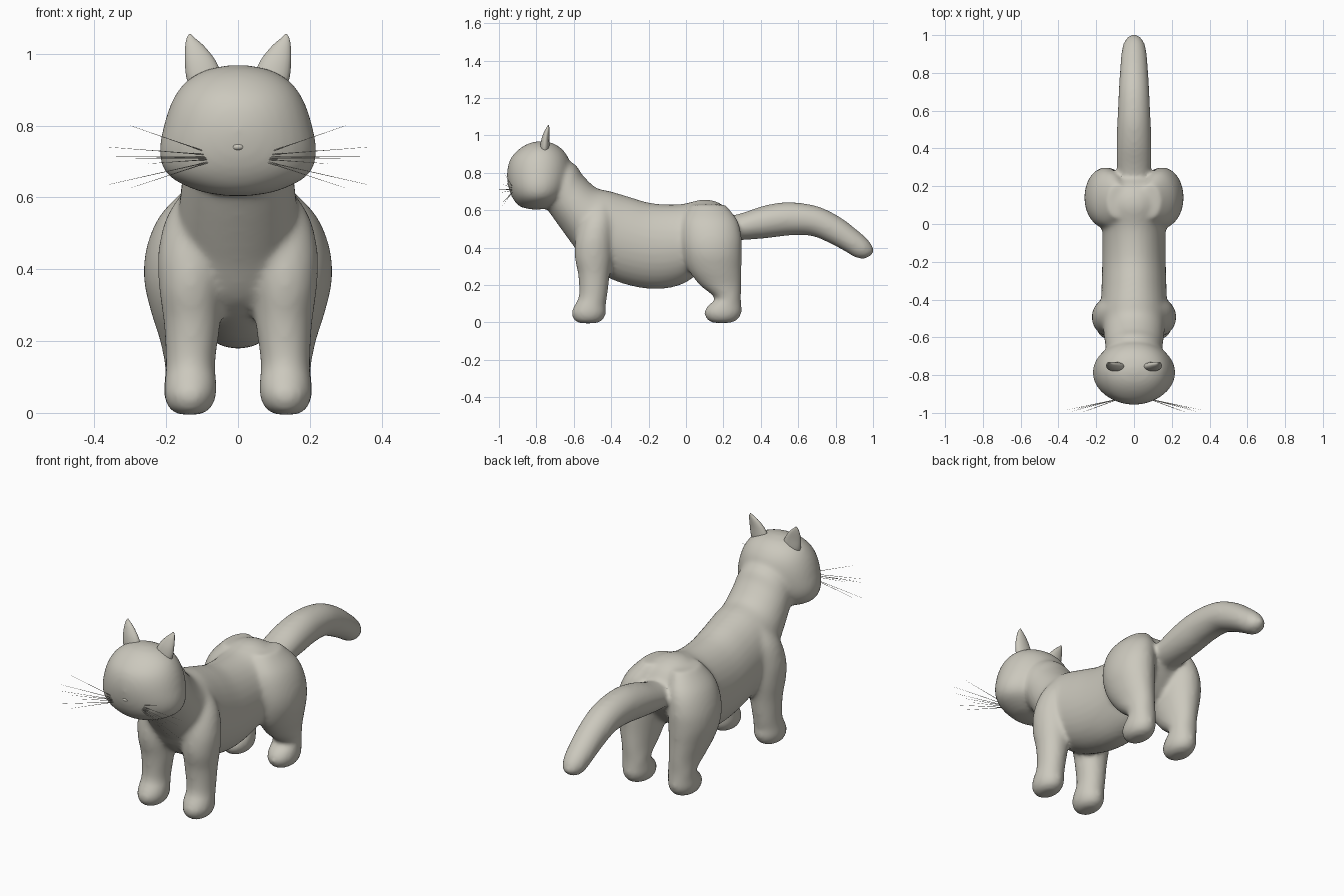
import bpy, bmesh, math
from mathutils import Vector

cube = bpy.data.objects.get("Cube")
if cube:
    bpy.data.objects.remove(cube, do_unlink=True)

fur = bpy.data.materials.new("warm_grey")
fur.use_nodes = True
COLOUR = (0.60, 0.58, 0.51, 1)
fur.diffuse_color = COLOUR
fur.node_tree.nodes["Principled BSDF"].inputs["Base Color"].default_value = COLOUR


def add_object(name, bm):
    bmesh.ops.recalc_face_normals(bm, faces=bm.faces)
    mesh = bpy.data.meshes.new(name)
    bm.to_mesh(mesh)
    bm.free()
    mesh.materials.append(fur)
    mesh.polygons.foreach_set("use_smooth", [True] * len(mesh.polygons))
    obj = bpy.data.objects.new(name, mesh)
    bpy.context.collection.objects.link(obj)
    return obj


def resample(rows, steps=6):
    """Smooth spline through the rows of section values."""
    out = []
    for i in range(len(rows) - 1):
        a, b, c, d = (rows[max(0, min(len(rows) - 1, i + k))] for k in (-1, 0, 1, 2))
        for s in range(steps):
            t = s / steps
            out.append([q + 0.5 * t * (r - p + t * (2 * p - 5 * q + 4 * r - e
                        + t * (3 * (q - r) + e - p))) for p, q, r, e in zip(a, b, c, d)])
    return out + [list(rows[-1])]


def loft(name, rows, section, sides=32):
    """Skin elliptical sections, each given as centre and two half axes."""
    bm = bmesh.new()
    rings = []
    for row in resample(rows):
        centre, u, v = section(*row)
        angles = [math.tau * k / sides for k in range(sides)]
        rings.append([bm.verts.new(centre + u * math.cos(a) + v * math.sin(a)) for a in angles])
    for lower, upper in zip(rings, rings[1:]):
        for k in range(sides):
            n = (k + 1) % sides
            bm.faces.new((lower[k], lower[n], upper[n], upper[k]))
    bm.faces.new(rings[0])
    bm.faces.new(rings[-1])
    return add_object(name, bm)


def spine_section(ty, tz, by, bz, width):
    """Section between a top point and a bottom point on the middle plane."""
    top, bottom = Vector((0, ty, tz)), Vector((0, by, bz))
    return (top + bottom) / 2, Vector((width, 0, 0)), (top - bottom) / 2


def level_section(side):
    """Horizontal section at height z, mirrored by side."""
    return lambda z, x, y, rx, ry: (Vector((side * x, y, z)), Vector((rx, 0, 0)), Vector((0, ry, 0)))


# Neck and trunk
parts = [loft("body", [
    (-.70, .88, -.80, .67, .12), (-.60, .85, -.74, .60, .148),
    (-.55, .785, -.69, .53, .155), (-.48, .72, -.61, .42, .165),
    (-.40, .70, -.52, .30, .175), (-.30, .67, -.36, .215, .172),
    (-.18, .637, -.18, .178, .168), (-.03, .632, -.03, .20, .168),
    (.10, .658, .08, .27, .18), (.20, .625, .17, .33, .165),
    (.27, .53, .25, .43, .09)], spine_section)]

# Tail
parts.append(loft("tail", [
    (.20, .56, .20, .44, .075), (.30, .585, .30, .44, .09),
    (.42, .625, .43, .45, .093), (.55, .643, .56, .465, .088),
    (.70, .622, .67, .462, .082), (.82, .565, .765, .425, .076),
    (.92, .49, .85, .38, .069), (.975, .44, .905, .347, .06),
    (1.0, .40, .95, .34, .042), (1.006, .375, .98, .35, .014)], spine_section))

# Head
parts.append(loft("head", [
    (.604, 0, -.80, .03, .025), (.618, 0, -.80, .11, .085),
    (.66, 0, -.79, .193, .135), (.72, 0, -.787, .219, .162),
    (.80, 0, -.785, .207, .172), (.87, 0, -.783, .183, .158),
    (.92, 0, -.778, .148, .122), (.953, 0, -.775, .095, .075),
    (.968, 0, -.775, .03, .025)], level_section(1)))

# Legs and paws
FRONT_LEG = [
    (-.005, .135, -.525, .03, .045), (.012, .134, -.522, .058, .076),
    (.05, .133, -.52, .073, .093), (.09, .132, -.513, .072, .084),
    (.14, .132, -.497, .069, .076), (.25, .128, -.492, .079, .084),
    (.35, .131, -.495, .089, .10), (.45, .126, -.49, .096, .10),
    (.55, .105, -.475, .092, .09), (.64, .075, -.46, .06, .06)]
HIND_LEG = [
    (-.003, .135, .19, .03, .045), (.013, .134, .195, .058, .08),
    (.05, .134, .197, .073, .10), (.09, .134, .207, .071, .09),
    (.13, .135, .224, .069, .07), (.20, .139, .185, .078, .112),
    (.28, .146, .155, .096, .142), (.37, .151, .142, .111, .157),
    (.46, .146, .137, .109, .16), (.55, .125, .13, .092, .143),
    (.63, .085, .12, .055, .09)]
for side, word in ((-1, "right"), (1, "left")):
    parts.append(loft(word + "_front_leg", FRONT_LEG, level_section(side)))
    parts.append(loft(word + "_hind_leg", HIND_LEG, level_section(side)))

# Fuse the fleshy parts into one soft skin
bpy.ops.object.select_all(action="DESELECT")
for part in parts:
    part.select_set(True)
skin = parts[0]
bpy.context.view_layer.objects.active = skin
bpy.ops.object.join()
remesh = skin.modifiers.new("fuse", "REMESH")
remesh.mode = "VOXEL"
remesh.voxel_size = 0.011
remesh.use_smooth_shade = True
soften = skin.modifiers.new("soften", "SMOOTH")
soften.factor = 0.5
soften.iterations = 14
for modifier in ("fuse", "soften"):
    bpy.ops.object.modifier_apply(modifier=modifier)
skin.data.polygons.foreach_set("use_smooth", [True] * len(skin.data.polygons))

# Ears
EAR = [
    (.90, .088, -.757, .044, .022), (.935, .094, -.756, .05, .025),
    (.98, .105, -.752, .043, .021), (1.02, .12, -.744, .027, .014),
    (1.043, .131, -.738, .012, .007), (1.055, .134, -.735, .002, .002)]
for side, word in ((-1, "right"), (1, "left")):
    loft(word + "_ear", EAR, level_section(side), sides=20)

# Nose
bm = bmesh.new()
bmesh.ops.create_uvsphere(bm, u_segments=20, v_segments=12, radius=1)
bmesh.ops.scale(bm, vec=(.019, .014, .011), verts=bm.verts)
bmesh.ops.translate(bm, vec=(0, -.942, .741), verts=bm.verts)
add_object("nose", bm)

# Whiskers: root height, then tip
WHISKERS = [
    (.722, .30, -.975, .80), (.718, .36, -.985, .74), (.712, .34, -.995, .713),
    (.71, .285, -1.0, .709), (.706, .25, -.99, .694), (.70, .36, -.985, .636),
    (.70, .30, -.98, .626)]
for side, word in ((-1, "right"), (1, "left")):
    bm = bmesh.new()
    for root_z, x, y, z in WHISKERS:
        root, tip = Vector((side * .075, -.925, root_z)), Vector((side * x, y, z))
        direction = tip - root
        made = bmesh.ops.create_cone(bm, segments=5, radius1=.0016, radius2=.0003,
                                     depth=direction.length, cap_ends=True)
        matrix = direction.to_track_quat("Z", "Y").to_matrix().to_4x4()
        matrix.translation = (root + tip) / 2
        bmesh.ops.transform(bm, matrix=matrix, verts=made["verts"])
    add_object(word + "_whiskers", bm)
